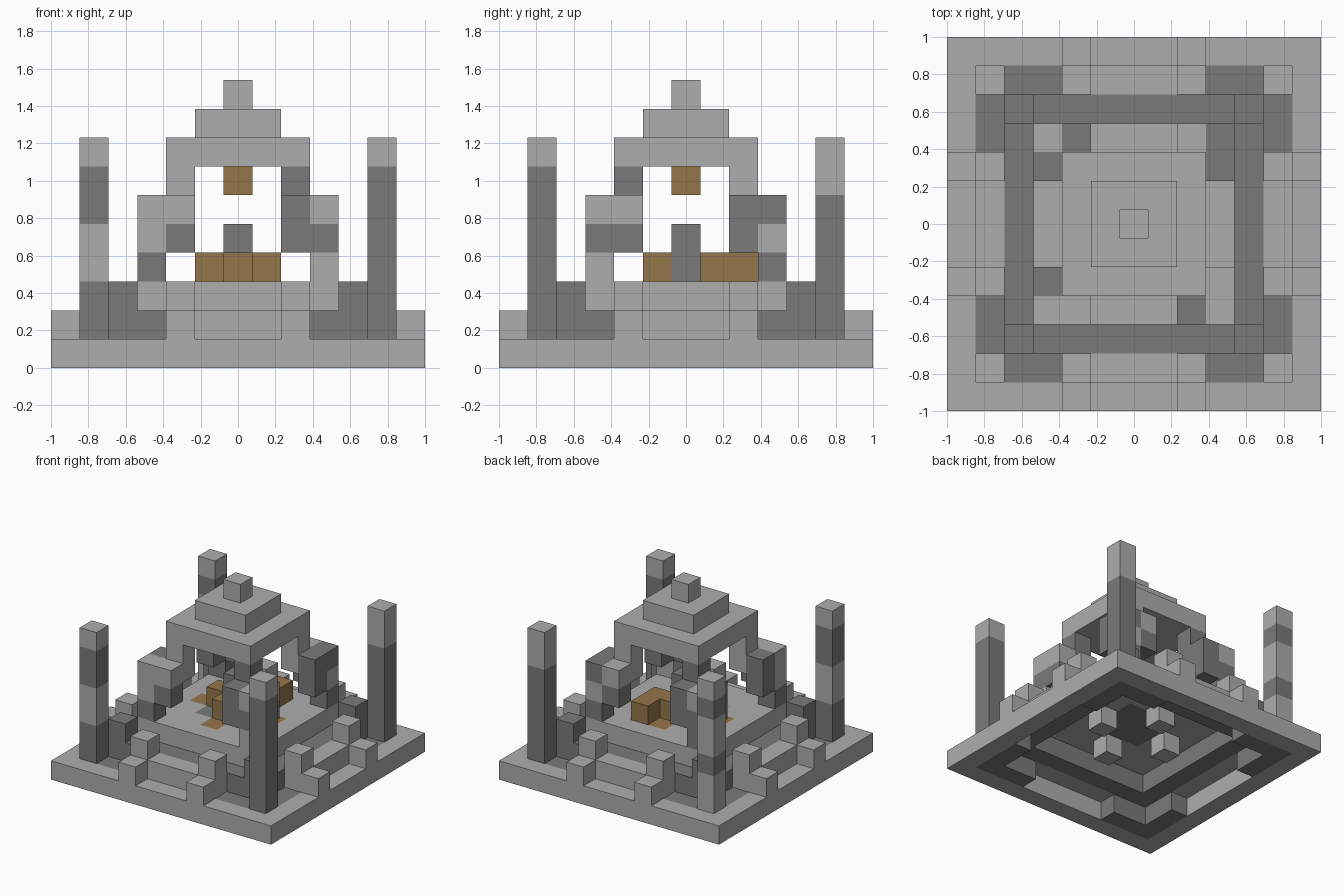
import bpy, bmesh
from mathutils import Vector

old = bpy.data.objects.get("Cube")
if old:
    bpy.data.objects.remove(old, do_unlink=True)

U = 2 / 13  # edge length of one block


def material(name, color):
    m = bpy.data.materials.new(name)
    m.use_nodes = True
    m.diffuse_color = (*color, 1)
    m.node_tree.nodes["Principled BSDF"].inputs["Base Color"].default_value = (*color, 1)
    return m


MATS = {
    "light": material("light_stone", (0.42, 0.42, 0.42)),
    "dark": material("dark_stone", (0.195, 0.195, 0.195)),
    "wood": material("brown_wood", (0.30, 0.18, 0.07)),
}
ORDER = list(MATS)
parts = {}    # part name -> {cell: colour}
filled = set()


def fill(part, color, xs, ys, zs):
    """Fill a box of cells; each range is a number or an inclusive pair."""
    spans = [(s, s) if isinstance(s, int) else s for s in (xs, ys, zs)]
    rx, ry, rz = (range(a, b + 1) for a, b in spans)
    for cell in [(x, y, z) for x in rx for y in ry for z in rz]:
        parts.setdefault(part, {})[cell] = color
        filled.add(cell)


def ring(part, color, r, z, keep=lambda t: True):
    for t in range(-r, r + 1):
        if keep(abs(t)):
            for x, y in ((t, r), (t, -r), (r, t), (-r, t)):
                fill(part, color, x, y, z)


# Ground frame and stepped foundation
ring("ground_frame", "light", 6, 0)
ring("dark_paving", "dark", 5, 0, lambda t: t > 2)
ring("lower_step", "dark", 4, 1)
ring("stair_step", "light", 5, 1, lambda t: t < 3)
ring("stair_cheek", "light", 6, 1, lambda t: t == 2)
ring("stair_cheek", "light", 5, 2, lambda t: t == 2)
ring("corner_block", "dark", 4, 2, lambda t: t == 4)

# Platform with a dark hearth and wooden insets
fill("platform", "light", (-3, 3), (-3, 3), 2)
fill("platform", "dark", (-1, 1), (-1, 1), 2)
for x, y in ((2, 0), (-2, 0), (0, 2), (0, -2)):
    fill("platform", "wood", x, y, 2)
    fill("platform_footing", "light", x, y, 1)

# Log pile and central stone
for x, y in ((-1, 0), (0, -1), (0, 1), (1, 1), (1, 2)):
    fill("log_pile", "wood", x, y, 3)
fill("centre_stone", "dark", 0, 0, (3, 4))

# Corner pillars, colours listed from the bottom up
L, D = "light", "dark"
PILLARS = {
    (-5, -5): (D, D, L, L, D, D, L),
    (5, -5): (D, D, D, D, D, D, L),
    (5, 5): (D, D, D, D, D, L, L),
    (-5, 5): (L, L, D, L, L, D, L),
}
for (x, y), colors in PILLARS.items():
    for k, c in enumerate(colors):
        fill("corner_pillar", c, x, y, k + 1)

# Roof brackets: corner column, the two arms beside it, inner top block
BRACKETS = {
    (-1, -1): ((D, L, L), (D, L), (D, D), L),
    (1, -1): ((L, D, L), (D, D), (D, L), D),
    (1, 1): ((D, L, D), (D, L), (D, D), L),
    (-1, 1): ((D, D, L), (D, D), (D, D), D),
}
for (sx, sy), (column, arm_x, arm_y, inner) in BRACKETS.items():
    for k, c in enumerate(column):
        fill("roof_bracket", c, 3 * sx, 3 * sy, 3 + k)
    for k in range(2):
        fill("roof_bracket", arm_x[k], 2 * sx, 3 * sy, 4 + k)
        fill("roof_bracket", arm_y[k], 3 * sx, 2 * sy, 4 + k)
    fill("roof_bracket", inner, 2 * sx, 2 * sy, (5, 6))

# Stepped roof and hanging lamp
for r in range(3):
    fill("stepped_roof", "light", (-r, r), (-r, r), 9 - r)
fill("hanging_lamp", "wood", 0, 0, 6)


def build(name, cells):
    """Make one mesh from the exposed faces of a part's cells."""
    bm = bmesh.new()
    for cell, color in cells.items():
        centre = Vector(cell) + Vector((0, 0, 0.5))
        for axis in range(3):
            for sign in (-1, 1):
                n = Vector((0, 0, 0))
                n[axis] = sign
                if tuple(int(a + b) for a, b in zip(cell, n)) in filled:
                    continue
                u = Vector((0, 0, 0))
                u[(axis + 1) % 3] = 1
                v = n.cross(u)
                corners = (-u - v, u - v, u + v, v - u)
                face = bm.faces.new([bm.verts.new((centre + (n + c) / 2) * U) for c in corners])
                face.material_index = ORDER.index(color)
    bmesh.ops.remove_doubles(bm, verts=bm.verts, dist=U / 100)
    mesh = bpy.data.meshes.new(name)
    bm.to_mesh(mesh)
    bm.free()
    for m in MATS.values():
        mesh.materials.append(m)
    bpy.context.scene.collection.objects.link(bpy.data.objects.new(name, mesh))


for part_name, part_cells in parts.items():
    build(part_name, part_cells)
